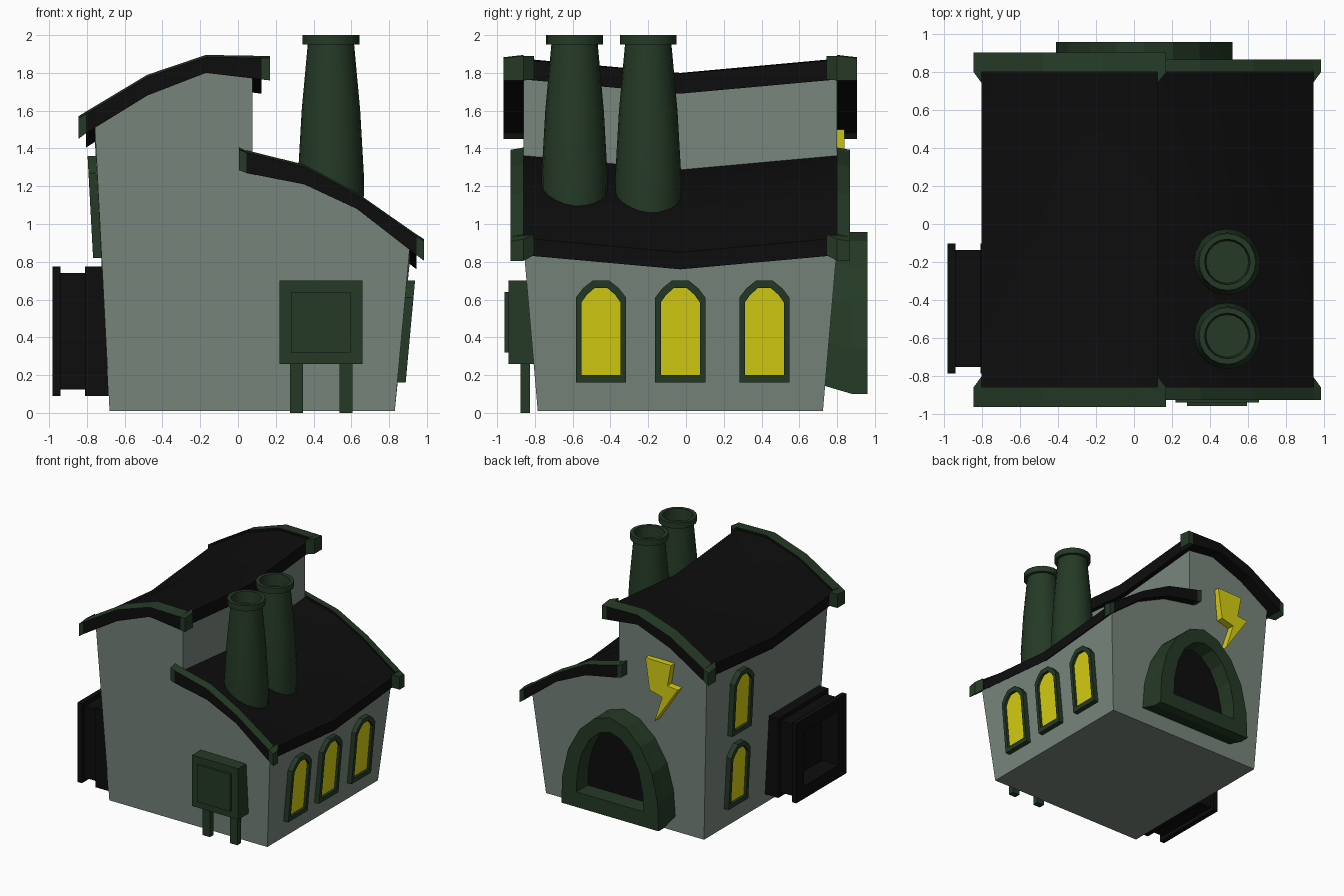
import bpy, math

if "Cube" in bpy.data.objects:
    bpy.data.objects.remove(bpy.data.objects["Cube"])

CY = -0.03          # centre of the building in y
HALF = 0.83         # half depth of the eaves
SAG = 0.075         # ridge sag at mid depth


def material(name, r, g, b):
    m = bpy.data.materials.new(name)
    m.diffuse_color = (r, g, b, 1)
    m.use_nodes = True
    m.node_tree.nodes["Principled BSDF"].inputs["Base Color"].default_value = m.diffuse_color
    return m


WALL = material("wall_grey", 0.19, 0.24, 0.205)
GREEN = material("dark_green", 0.018, 0.042, 0.019)
BLACK = material("near_black", 0.004, 0.004, 0.004)
YELLOW = material("yellow", 0.68, 0.62, 0.006)


def loft(name, loops, mats, cap_a=True, cap_b=True, smooth=False, pick=None):
    """Skin matching closed loops; pick(side) chooses a material slot."""
    n = len(loops[0])
    verts = [p for loop in loops for p in loop]
    faces, slots = [], []
    for i in range(len(loops) - 1):
        for j in range(n):
            k = (j + 1) % n
            faces.append((i * n + j, i * n + k, (i + 1) * n + k, (i + 1) * n + j))
            slots.append(pick(j) if pick else 0)
    if cap_a:
        faces.append(tuple(reversed(range(n))))
    if cap_b:
        faces.append(tuple(range(len(verts) - n, len(verts))))
    me = bpy.data.meshes.new(name)
    me.from_pydata(verts, [], faces)
    for m in mats:
        me.materials.append(m)
    for f, s in zip(me.polygons, slots):
        f.material_index = s
    ob = bpy.data.objects.new(name, me)
    bpy.context.collection.objects.link(ob)
    bpy.ops.object.select_all(action='DESELECT')
    ob.select_set(True)
    bpy.context.view_layer.objects.active = ob
    bpy.ops.object.mode_set(mode='EDIT')
    bpy.ops.mesh.select_all(action='SELECT')
    bpy.ops.mesh.normals_make_consistent(inside=False)
    bpy.ops.object.mode_set(mode='OBJECT')
    if smooth:
        bpy.ops.object.shade_smooth_by_angle(angle=math.radians(30))
    return ob


def box(name, x0, x1, y0, y1, z0, z1, mat):
    base = [(x0, y0), (x1, y0), (x1, y1), (x0, y1)]
    return loft(name, [[(x, y, z) for x, y in base] for z in (z0, z1)], [mat])


def mirrored(half):
    """Close a right-hand outline by mirroring it across u = 0."""
    return half + [(-u, v) for u, v in reversed(half) if u > 0]


# Roof stations: x, top z, bottom z
UPPER = [(-.845, 1.57, 1.45), (-.805, 1.595, 1.48), (-.48, 1.79, 1.68),
         (-.17, 1.895, 1.80), (.125, 1.89, 1.765), (.17, 1.89, 1.76)]
LOWER = [(.005, 1.405, 1.285), (.045, 1.39, 1.27), (.35, 1.315, 1.21),
         (.63, 1.165, 1.08), (.945, .945, .835), (.985, .92, .805)]

# Walls: flared body, its top hidden inside the roof slabs
top = [(-.76, 1.555), (-.48, 1.73), (-.17, 1.84), (.078, 1.825), (.078, 1.31),
       (.35, 1.26), (.63, 1.115), (.91, .88)]
sections = []
for s in (-1, 0, 1):
    sag = SAG if s == 0 else 0
    sections.append([(x, CY + s * HALF, z - sag) for x, z in top] +
                    [(.83, CY + s * .755, .01), (-.68, CY + s * .755, .01)])
loft("walls", sections, [WALL])

# Sagging roofs with verge boards and end blocks
for label, st, outer in (("upper", UPPER, .935), ("lower", LOWER, .898)):
    mid = st[1:5]
    loft(label + "_roof",
         [[(x, CY + s * HALF, t - .02 - d) for x, t, b in mid] +
          [(x, CY + s * HALF, b - d) for x, t, b in reversed(mid)]
          for s, d in ((-1, 0), (0, SAG), (1, 0))], [BLACK], smooth=True)
    for s, side in ((-1, "front"), (1, "back")):
        def section(p, inner=HALF):
            x, t, b = p
            yi, yo = CY + s * inner, CY + s * outer
            return [(x, yi, t), (x, yo, t - .012), (x, yo, b), (x, yi, b)]
        loft(f"{label}_verge_{side}", [section(p) for p in mid], [GREEN, BLACK],
             pick=lambda j: 0 if j == 0 else 1)
        for a, b, end in ((st[0], st[1], "left"), (st[5], st[4], "right")):
            loft(f"{label}_verge_{side}_{end}_end",
                 [section(a), section(b, HALF - .055)], [GREEN])

# Chimneys: turned profile with hollow rim
CHIMNEY = [(.172, 1.0), (.175, 1.25), (.155, 1.6), (.123, 1.95), (.15, 1.95),
           (.15, 2.0), (.12, 2.0), (.112, 1.9)]
for i, (cx, cy) in enumerate(((.492, -.20), (.492, -.59))):
    loft(f"chimney_{i + 1}",
         [[(cx + r * math.cos(a * math.tau / 20), cy + r * math.sin(a * math.tau / 20), z)
           for a in range(20)] for r, z in CHIMNEY], [GREEN], smooth=True)

# Arched windows, sheared to follow the leaning walls
W_OUT = mirrored([(.133, 0), (.133, .45), (.095, .50), (.045, .54)])
W_IN = mirrored([(.103, .04), (.103, .425), (.075, .465), (.035, .50)])


def window(name, s, y, z0):
    def place(loop, w):
        pts = []
        for u, v in loop:
            z = z0 + v
            x = .83 + .092 * z + w if s > 0 else -(.68 + .054 * z + w)
            pts.append((x, y + u, z))
        return pts
    loft(name + "_frame", [place(W_OUT, -.02), place(W_OUT, .043), place(W_IN, .043),
                           place(W_IN, -.02)], [GREEN], False, False)
    loft(name + "_glass", [place(W_IN, -.02), place(W_IN, .02)], [YELLOW])


for i, y in enumerate((-.45, -.03, .415)):
    window(f"right_window_{i + 1}", 1, y, .16)
for i, z in enumerate((.18, .82)):
    window(f"left_window_{i + 1}", -1, .33, z)

# Back archway: deep frame around a dark opening
A_OUT = mirrored([(.465, .10), (.455, .34), (.40, .58), (.29, .78), (.15, .91), (0, .957)])
A_IN = mirrored([(.32, .23), (.315, .38), (.275, .56), (.20, .71), (.10, .80), (0, .83)])


def arch(loop, y, k=1.0):
    return [(.055 + u, y, .957 - (.957 - z) * k) for u, z in loop]


loft("archway_frame", [arch(A_OUT, .72, .945), arch(A_OUT, .88), arch(A_OUT, .96),
                       arch(A_IN, .96), arch(A_IN, .74)], [GREEN], False, False)
loft("archway_opening", [arch(A_IN, .74), arch(A_IN, .805)], [BLACK])

# Lightning bolt on the back wall
BOLT = [(-.20, 1.50), (-.445, 1.495), (-.41, 1.31), (-.51, 1.30), (-.287, .97),
        (-.36, 1.20), (-.24, 1.23)]
loft("bolt_sign", [[(x, y, z) for x, z in BOLT] for y in (.76, .84)], [YELLOW])

# Square flanged duct on the left wall, open at its outer end
DUCT = [(-.66, .343), (-.81, .343), (-.81, .308), (-.94, .308), (-.94, .343),
        (-.983, .343), (-.983, .235), (-.82, .235)]
loft("side_duct", [[(x, -.445 + h * a, .432 + h * b) for a, b in
                    ((-1, -1), (1, -1), (1, 1), (-1, 1))] for x, h in DUCT], [BLACK])

# Control cabinet on legs at the front
box("cabinet", .22, .66, -.94, -.78, .26, .70, GREEN)
box("cabinet_door", .28, .597, -.96, -.93, .32, .64, GREEN)
for i, x in enumerate((.31, .572)):
    box(f"cabinet_leg_{i + 1}", x - .035, x + .035, -.876, -.825, 0, .27, GREEN)
